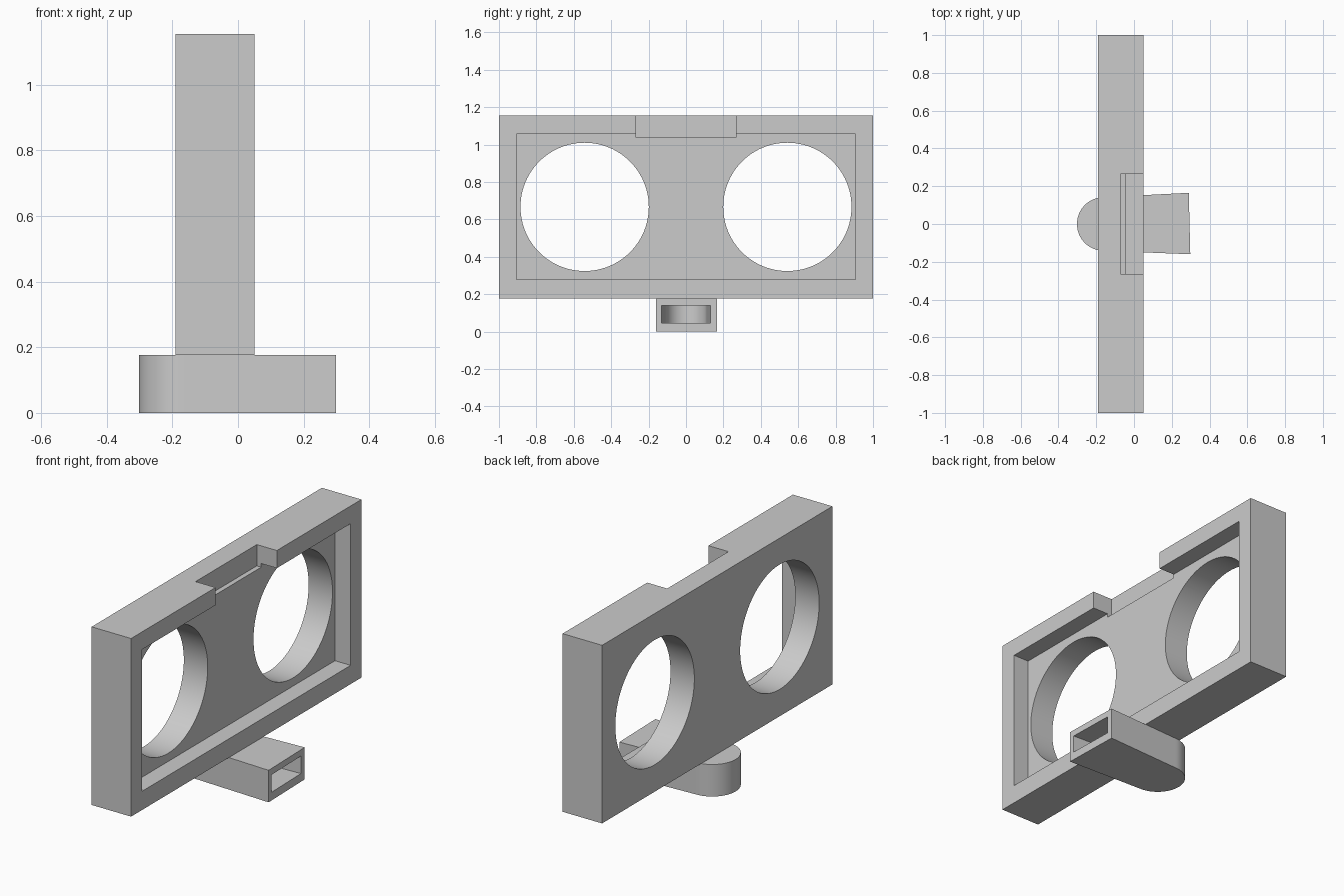
import bpy
import bmesh
from math import pi, sin, cos
from mathutils import Matrix

cube = bpy.data.objects.get("Cube")
if cube:
    bpy.data.objects.remove(cube, do_unlink=True)

grey = bpy.data.materials.new("plain grey")
grey.use_nodes = True
color = (0.6, 0.6, 0.6, 1)
grey.diffuse_color = color
grey.node_tree.nodes["Principled BSDF"].inputs["Base Color"].default_value = color


def finish(name, bm):
    bmesh.ops.recalc_face_normals(bm, faces=bm.faces)
    mesh = bpy.data.meshes.new(name)
    bm.to_mesh(mesh)
    bm.free()
    mesh.materials.append(grey)
    obj = bpy.data.objects.new(name, mesh)
    bpy.context.collection.objects.link(obj)
    return obj


def box(name, x, y, z):
    bm = bmesh.new()
    bmesh.ops.create_cube(bm, size=1)
    for v in bm.verts:
        v.co = [lo + (c + 0.5) * (hi - lo) for c, (lo, hi) in zip(v.co, (x, y, z))]
    return finish(name, bm)


def cylinder_x(name, y, z, radius):
    bm = bmesh.new()
    bmesh.ops.create_cone(bm, cap_ends=True, segments=96, radius1=radius,
                          radius2=radius, depth=1,
                          matrix=Matrix.Translation((0, y, z)) @ Matrix.Rotation(pi / 2, 4, "Y"))
    return finish(name, bm)


def rounded_tongue(name, radius, end_points, z):
    """Half-round back end joined to two front corners, extruded upward."""
    steps = 32
    angles = [pi / 2 + pi * i / steps for i in range(steps + 1)]
    outline = [(-0.16 + radius * cos(a), radius * sin(a)) for a in angles] + end_points
    bm = bmesh.new()
    face = bm.faces.new([bm.verts.new((x, y, z[0])) for x, y in outline])
    top = bmesh.ops.extrude_face_region(bm, geom=[face])["geom"]
    for v in top:
        if isinstance(v, bmesh.types.BMVert):
            v.co.z = z[1]
    return finish(name, bm)


def cut(obj, cutters):
    bpy.ops.object.select_all(action="DESELECT")
    bpy.context.view_layer.objects.active = obj
    obj.select_set(True)
    for cutter in cutters:
        cutter.hide_render = True
        mod = obj.modifiers.new("cut", "BOOLEAN")
        mod.operation = "DIFFERENCE"
        mod.solver = "EXACT"
        mod.object = cutter
        bpy.ops.object.modifier_apply(modifier=mod.name)
        bpy.data.objects.remove(cutter, do_unlink=True)
    bpy.ops.object.shade_smooth_by_angle(angle=pi / 6)


# Frame with a shallow tray, a notch in the top rim and two round openings
frame = box("frame", (-0.19, 0.05), (-1, 1), (0.176, 1.155))
cut(frame, [
    box("tray_cutter", (-0.045, 0.2), (-0.907, 0.907), (0.279, 1.058)),
    box("notch_cutter", (-0.072, 0.2), (-0.266, 0.266), (1.038, 1.3)),
    cylinder_x("left_opening_cutter", 0.542, 0.667, 0.343),
    cylinder_x("right_opening_cutter", -0.542, 0.667, 0.343),
])

# Hollow mounting tongue under the frame
tongue = rounded_tongue("mounting_tongue", 0.142,
                        [(0.298, -0.16), (0.29, 0.165)], (0, 0.176))
cut(tongue, [rounded_tongue("pocket_cutter", 0.11,
                            [(0.4, -0.137), (0.4, 0.137)], (0.045, 0.141))])
